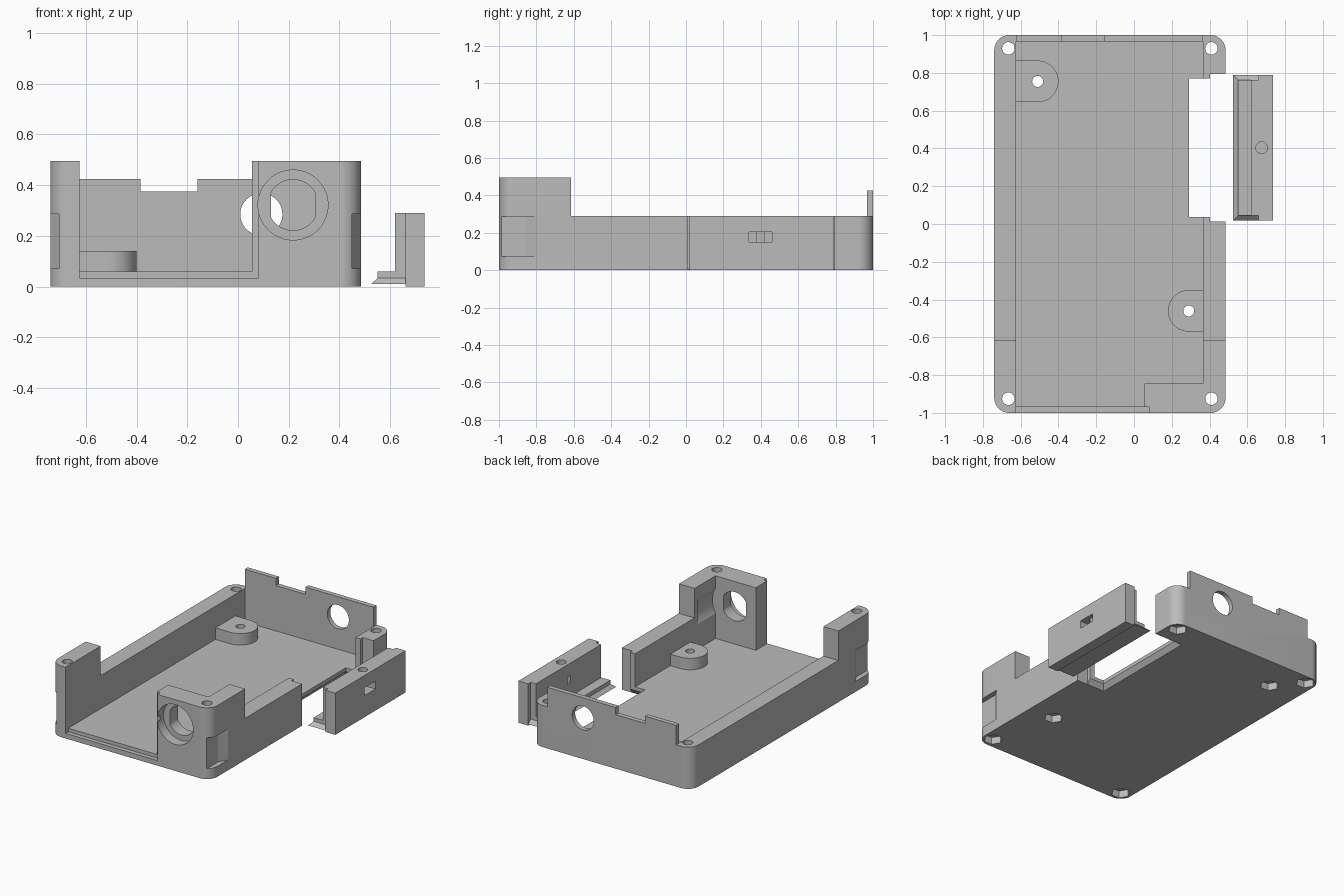
import bpy, bmesh
from math import sin, cos, pi, radians
from mathutils import Vector

cube = bpy.data.objects.get("Cube")
if cube:
    bpy.data.objects.remove(cube, do_unlink=True)

grey = bpy.data.materials.new("plain grey")
grey.use_nodes = True
COLOUR = (0.5, 0.5, 0.5, 1)
grey.diffuse_color = COLOUR
grey.node_tree.nodes["Principled BSDF"].inputs["Base Color"].default_value = COLOUR

AXES = {"x": lambda u, v, w: (w, u, v),
        "y": lambda u, v, w: (u, w, v),
        "z": lambda u, v, w: (u, v, w)}


def loft(name, low, high, a, b, axis="z"):
    """Closed solid between two matching outlines at a and b along an axis."""
    bm = bmesh.new()
    place = AXES[axis]
    lo = [bm.verts.new(place(u, v, a)) for u, v in low]
    hi = [bm.verts.new(place(u, v, b)) for u, v in high]
    bm.faces.new(lo)
    bm.faces.new(hi)
    n = len(lo)
    for i in range(n):
        j = (i + 1) % n
        bm.faces.new((lo[i], lo[j], hi[j], hi[i]))
    bmesh.ops.recalc_face_normals(bm, faces=bm.faces)
    mesh = bpy.data.meshes.new(name)
    bm.to_mesh(mesh)
    bm.free()
    mesh.materials.append(grey)
    obj = bpy.data.objects.new(name, mesh)
    bpy.context.collection.objects.link(obj)
    return obj


def prism(name, outline, a, b, axis="z"):
    return loft(name, outline, outline, a, b, axis)


def rect(x0, x1, y0, y1):
    return [(x0, y0), (x1, y0), (x1, y1), (x0, y1)]


def box(x0, x1, y0, y1, z0, z1, name="block"):
    return prism(name, rect(x0, x1, y0, y1), z0, z1)


def arc(cx, cy, r, start, end, n):
    return [(cx + r * cos(radians(start + (end - start) * i / n)),
             cy + r * sin(radians(start + (end - start) * i / n))) for i in range(n + 1)]


def circle(cx, cy, r, n=48):
    return arc(cx, cy, r, 0, 360, n)[:-1]


def wedge(x0, x1, y0, y1, z0, z1, inset):
    """Dovetail plate narrowing upward on three sides."""
    return loft("dovetail", rect(x0, x1, y0, y1),
                rect(x0 + inset, x1, y0 + inset, y1 - inset), z0, z1)


def combine(target, tool, mode="DIFFERENCE"):
    mod = target.modifiers.new("bool", "BOOLEAN")
    mod.operation, mod.solver, mod.object = mode, "EXACT", tool
    bpy.context.view_layer.objects.active = target
    bpy.ops.object.modifier_apply(modifier=mod.name)
    bpy.data.objects.remove(tool, do_unlink=True)


def finish(obj):
    bpy.ops.object.select_all(action="DESELECT")
    obj.select_set(True)
    bpy.context.view_layer.objects.active = obj
    bpy.ops.object.shade_smooth_by_angle(angle=radians(25))


# Case shell: rounded block
L, R, RAD = -0.74, 0.485, 0.08
outline = []
for cx, cy, s in ((R - RAD, 1 - RAD, 0), (L + RAD, 1 - RAD, 90),
                  (L + RAD, RAD - 1, 180), (R - RAD, RAD - 1, 270)):
    outline += arc(cx, cy, RAD, s, s + 90, 12)
case = prism("case_body", outline, 0, 0.495)
IN_L, IN_R, FLOOR, WALL = -0.625, 0.365, 0.06, 0.29

# Cavity, front opening and panel rebate, lowered walls, back notch
for b in ((IN_L, IN_R, -0.845, 0.967, FLOOR, 1),
          (IN_L, 0.055, -1.1, -0.8, FLOOR, 1),
          (IN_L, 0.08, -1.1, -0.97, 0.035, 1),
          (-1, IN_L, -0.615, 1.1, WALL, 1),
          (IN_R, 1, -0.615, 1.1, WALL, 1),
          (-0.7, 0.45, 0.9, 1.1, 0.425, 1),
          (-0.385, -0.16, 0.9, 1.1, 0.375, 1)):
    combine(case, box(*b))

# Screw mounts standing on the floor
MOUNTS = ((-0.51, 0.755, -1), (0.29, -0.46, 1))
for x, y, side in MOUNTS:
    start = -90 if side < 0 else 90
    tab = arc(x, y, 0.11, start, start + 180, 24)
    wall_x = (IN_L if side < 0 else IN_R) + 0.02 * side
    tab += [(wall_x, tab[-1][1]), (wall_x, tab[0][1])]
    combine(case, prism("mount", tab, 0.03, 0.14), "UNION")

# Screw holes with hexagonal nut pockets underneath
corners = [(x, y) for x in (-0.665, 0.41) for y in (-0.925, 0.93)]
for x, y, r in [c + (0.033,) for c in corners] + [m[:2] + (0.029,) for m in MOUNTS]:
    combine(case, prism("hole", circle(x, y, r, 32), -0.1, 1))
    combine(case, prism("nut_pocket", circle(x, y, 0.062, 6), -0.1, 0.05))

# Front socket: round recess, double flat hole and inner clearance
SX, SZ = 0.217, 0.322
combine(case, prism("recess", circle(SX, SZ, 0.138, 64), -1.1, -0.93, "y"))
flats = [(min(max(u, SX - 0.087), SX + 0.087), v) for u, v in circle(SX, SZ, 0.1, 64)]
flats = [p for i, p in enumerate(flats) if not (
    abs(abs(p[0] - SX) - 0.087) < 1e-6 and
    abs(flats[i - 1][0] - p[0]) < 1e-6 and abs(flats[(i + 1) % 64][0] - p[0]) < 1e-6)]
combine(case, prism("flat_hole", flats, -1, -0.8, "y"))
combine(case, prism("clearance", circle(SX, SZ, 0.172, 64), -0.845, -0.65, "y"))

# Round hole in the back wall
combine(case, prism("back_hole", circle(0.092, 0.285, 0.083), 0.9, 1.1, "y"))

# Side grip pockets with a ramp at their rear
for edge, s in ((R, 1), (L, -1)):
    grip = [(edge - 0.035 * s, -1.1), (edge + 0.035 * s, -1.1),
            (edge + 0.035 * s, -0.8), (edge, -0.8), (edge - 0.035 * s, -0.86)]
    combine(case, prism("grip", grip, 0.072, 0.287))

# Side door opening with stepped jambs and dovetail edge
combine(case, box(0.29, 1, 0.037, 0.77, -0.1, 1))
combine(case, box(0.402, 1, 0.012, 0.795, -0.1, 1))
combine(case, wedge(0.265, 0.45, 0.012, 0.795, 0, 0.035, 0.025))
finish(case)

# Side door: outer wall, inner wall, foot and dovetail tongue
door = box(0.66, 0.735, 0.018, 0.79, 0, WALL, "side_door")
for part in (box(0.62, 0.7, 0.045, 0.763, 0.02, WALL),
             box(0.55, 0.7, 0.045, 0.763, 0.02, FLOOR),
             wedge(0.525, 0.7, 0.018, 0.79, 0.01, 0.035, 0.027)):
    combine(door, part, "UNION")

# Door nut slot, narrow slot through it and screw hole from the top
combine(door, box(0.645, 0.8, 0.337, 0.46, 0.15, 0.205))
combine(door, box(0.6, 0.8, 0.38, 0.418, 0.15, 0.205))
combine(door, prism("door_screw", circle(0.676, 0.404, 0.031, 32), 0.16, 0.4))
finish(door)
